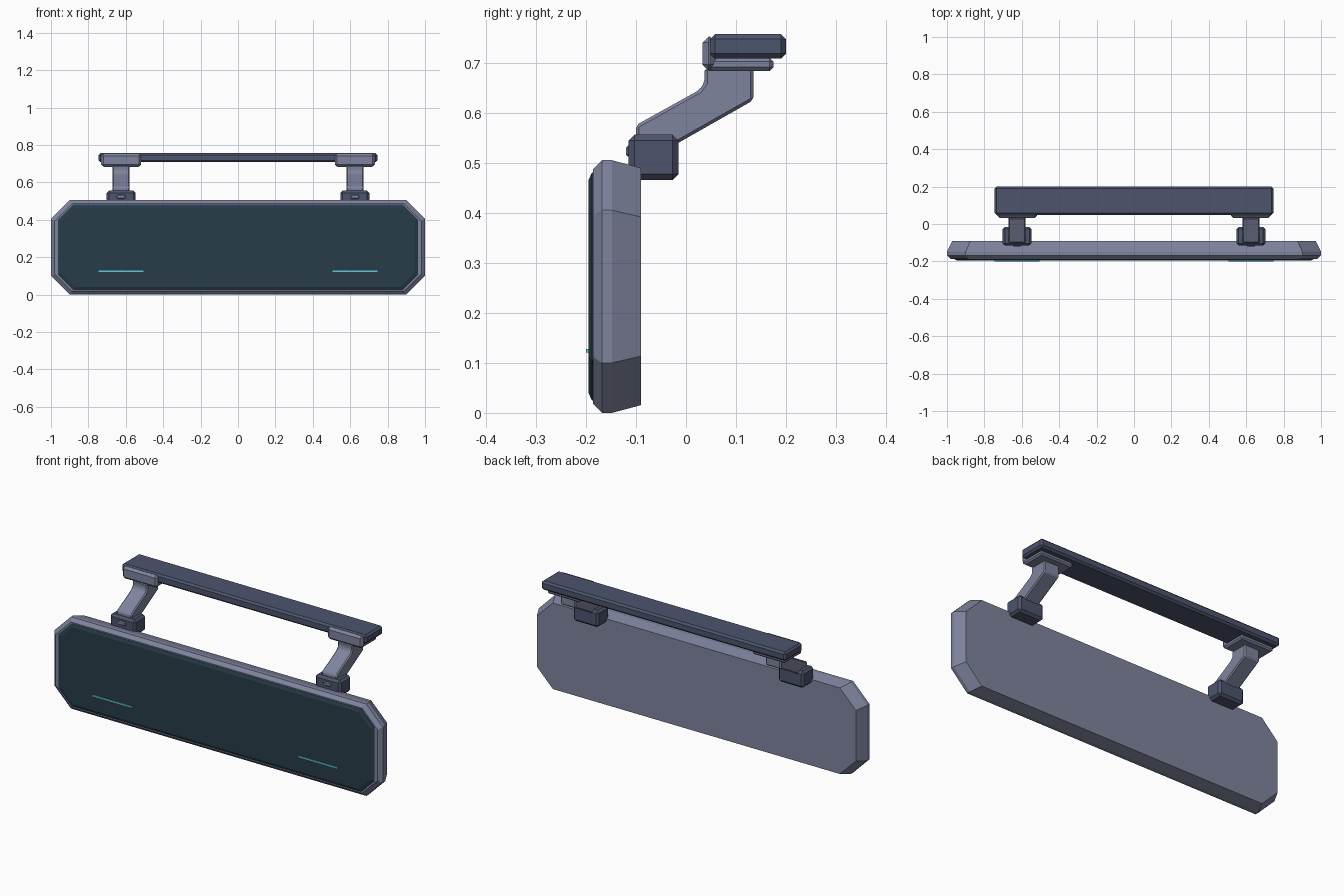
import bpy, bmesh, math

cube = bpy.data.objects.get("Cube")
if cube:
    bpy.data.objects.remove(cube, do_unlink=True)


def material(name, rgb):
    m = bpy.data.materials.new(name)
    m.use_nodes = True
    m.diffuse_color = (*rgb, 1)
    m.node_tree.nodes["Principled BSDF"].inputs["Base Color"].default_value = (*rgb, 1)
    return m


LIGHT = material("light blue grey", (0.21, 0.23, 0.34))
DARK = material("dark blue grey", (0.075, 0.09, 0.155))
GLASS = material("dark teal glass", (0.02, 0.045, 0.065))
GLOW = material("cyan glow", (0.12, 0.6, 0.7))


def loft(name, rings, mat, bevel=0):
    """Join matching rings of points with quads and cap both ends."""
    bm = bmesh.new()
    loops = [[bm.verts.new(p) for p in ring] for ring in rings]
    n = len(loops[0])
    for a, b in zip(loops, loops[1:]):
        for i in range(n):
            j = (i + 1) % n
            bm.faces.new((a[i], a[j], b[j], b[i]))
    bm.faces.new(loops[0])
    bm.faces.new(loops[-1])
    bmesh.ops.recalc_face_normals(bm, faces=bm.faces)
    if bevel:
        edges = [e for e in bm.edges if e.calc_face_angle(0) > math.radians(20)]
        bmesh.ops.bevel(bm, geom=edges, offset=bevel, segments=1,
                        affect='EDGES', clamp_overlap=True)
    me = bpy.data.meshes.new(name)
    bm.to_mesh(me)
    bm.free()
    me.materials.append(mat)
    ob = bpy.data.objects.new(name, me)
    bpy.context.collection.objects.link(ob)
    return ob


def box(name, x, y, z, mat, bevel=0):
    rings = [[(x[0], b, z[0]), (x[1], b, z[0]), (x[1], b, z[1]), (x[0], b, z[1])] for b in y]
    return loft(name, rings, mat, bevel)


def octagon(y, hx, hz, c, mid=0.2525):
    """Chamfered rectangle facing the front."""
    quarter = [(hx, hz - c), (hx - c, hz)]
    half = quarter + [(-x, z) for x, z in reversed(quarter)]
    return [(x, y, mid + z) for x, z in half + [(-x, -z) for x, z in half]]


# Housing and glass front
loft("housing", [octagon(-0.09, 0.972, 0.237, 0.098),
                 octagon(-0.148, 1, 0.2525, 0.1),
                 octagon(-0.168, 1, 0.2525, 0.1),
                 octagon(-0.186, 0.98, 0.234, 0.093)], LIGHT)
loft("glass_panel", [octagon(-0.18, 0.962, 0.228, 0.08),
                     octagon(-0.188, 0.962, 0.228, 0.08),
                     octagon(-0.195, 0.945, 0.212, 0.075)], GLASS)

# Top mounting rail
box("mounting_rail", (-0.745, 0.745), (0.048, 0.2), (0.708, 0.757), DARK, 0.01)

ARM = [(-0.10, 0.54), (-0.10, 0.575), (0.026, 0.645), (0.037, 0.66), (0.037, 0.69),
       (0.135, 0.69), (0.135, 0.625), (-0.02, 0.537)]

# Hanger on each side
for side, s in (("left", 1), ("right", -1)):
    c = 0.625 * s

    def span(h):
        return (c - h, c + h)

    box(side + "_glow_strip", span(0.12), (-0.2, -0.194), (0.121, 0.128), GLOW)
    box(side + "_clamp", span(0.077), (-0.115, -0.015), (0.465, 0.556), DARK, 0.012)
    box(side + "_clamp_bolt", span(0.022), (-0.12, -0.11), (0.512, 0.534), LIGHT, 0.004)
    loft(side + "_arm", [[(x, y, z) for y, z in ARM] for x in span(0.046)], LIGHT, 0.006)
    box(side + "_bracket_plate", span(0.1), (0.04, 0.175), (0.683, 0.71), LIGHT, 0.008)
    box(side + "_bracket_lip", span(0.107), (0.033, 0.06), (0.684, 0.752), LIGHT, 0.012)
